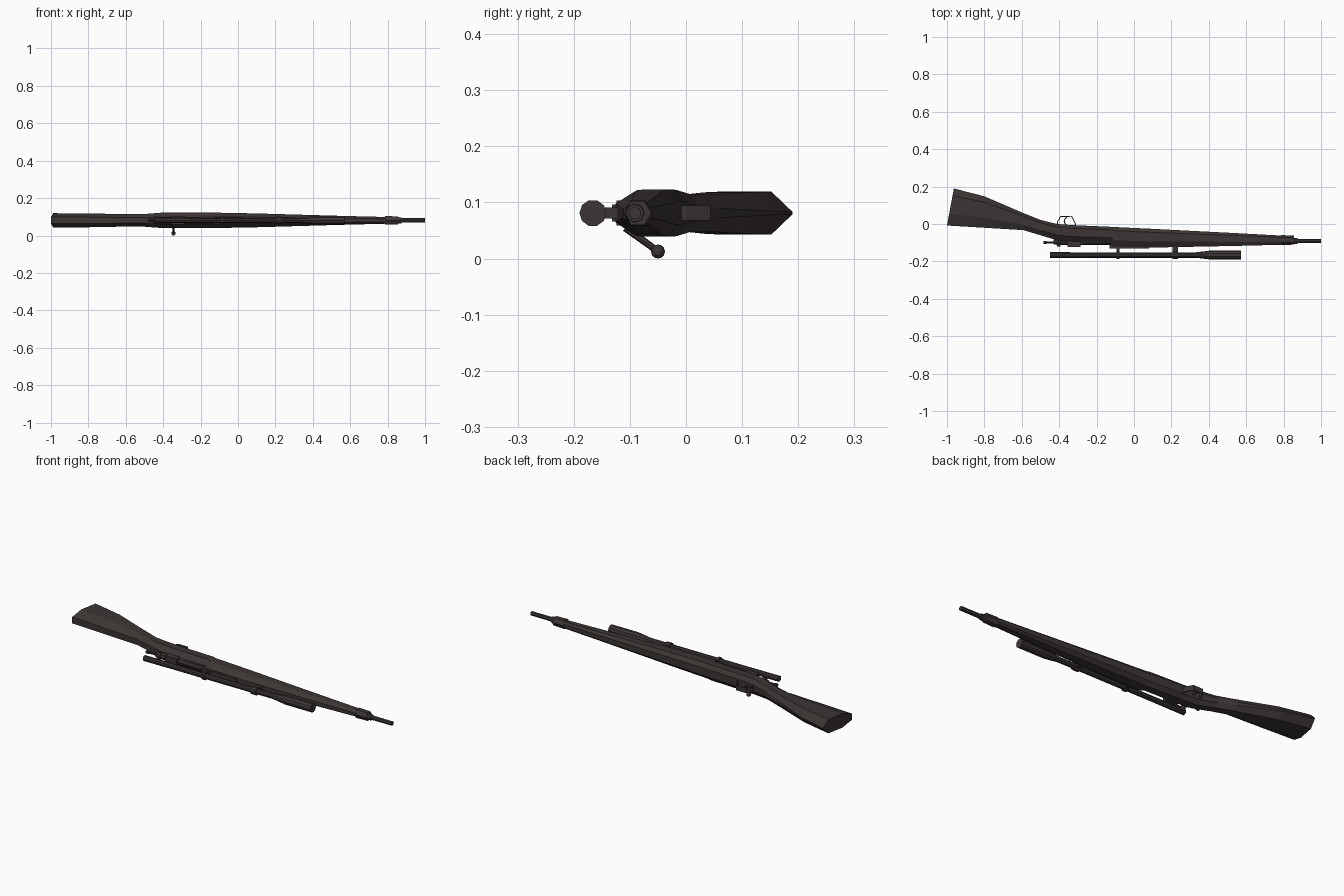
import bpy, bmesh, math
from mathutils import Vector

if "Cube" in bpy.data.objects:
    bpy.data.objects.remove(bpy.data.objects["Cube"])

ZC = 0.081  # centre plane of the rifle, which lies on its side

mat = bpy.data.materials.new("dark_brown_grey")
mat.diffuse_color = (0.046, 0.036, 0.035, 1)
mat.use_nodes = True
mat.node_tree.nodes["Principled BSDF"].inputs["Base Color"].default_value = mat.diffuse_color


def finish(name, bm):
    bmesh.ops.recalc_face_normals(bm, faces=bm.faces)
    me = bpy.data.meshes.new(name)
    bm.to_mesh(me)
    bm.free()
    me.materials.append(mat)
    ob = bpy.data.objects.new(name, me)
    bpy.context.collection.objects.link(ob)
    return ob


def loft(name, rings):
    bm = bmesh.new()
    vs = [[bm.verts.new(p) for p in r] for r in rings]
    n = len(vs[0])
    for a, b in zip(vs, vs[1:]):
        for i in range(n):
            bm.faces.new((a[i], a[(i + 1) % n], b[(i + 1) % n], b[i]))
    bm.faces.new(vs[0])
    bm.faces.new(vs[-1])
    return finish(name, bm)


def lathe(name, profile, y, z=ZC, n=10):
    """Turned part along x from (x, radius) pairs."""
    return loft(name, [[(x, y - r * math.cos(2 * math.pi * i / n),
                         z + r * math.sin(2 * math.pi * i / n))
                        for i in range(n)] for x, r in profile])


def box(name, x0, x1, y0, y1, hw):
    return loft(name, [[(x, y0, ZC - hw), (x, y1, ZC - hw),
                        (x, y1, ZC + hw), (x, y0, ZC + hw)] for x in (x0, x1)])


def rod(name, a, b, r0, r1, n=8):
    a, b = Vector(a), Vector(b)
    q = (b - a).to_track_quat('Z', 'Y')
    return loft(name, [[c + q @ Vector((r * math.cos(2 * math.pi * i / n),
                                        r * math.sin(2 * math.pi * i / n), 0))
                        for i in range(n)] for c, r in ((a, r0), (b, r1))])


def strip(name, pts, t, hw):
    """Bent flat strip following (x, y) points."""
    rings = []
    for i, p in enumerate(pts):
        d = (Vector(pts[min(i + 1, len(pts) - 1)]) - Vector(pts[max(i - 1, 0)])).normalized()
        o = Vector((-d.y, d.x)) * t / 2
        a, b = Vector(p) + o, Vector(p) - o
        rings.append([(a.x, a.y, ZC - hw), (a.x, a.y, ZC + hw),
                      (b.x, b.y, ZC + hw), (b.x, b.y, ZC - hw)])
    return loft(name, rings)


# Stock: x at belly, x at top, belly y, top y, half width, belly flatness
stations = [
    (-.963, -1.0, .19, -.008, .038, .05),
    (-.80, -.80, .148, -.020, .037, .10),
    (-.59, -.59, .058, -.033, .033, .25),
    (-.50, -.50, .022, -.060, .034, .35),
    (-.41, -.41, .000, -.087, .041, .45),
    (-.33, -.33, -.006, -.096, .042, .50),
    (-.125, -.125, -.015, -.101, .042, .50),
    (-.11, -.11, -.016, -.120, .041, .50),
    (.10, .10, -.026, -.126, .037, .50),
    (.55, .55, -.049, -.117, .024, .50),
    (.79, .79, -.062, -.111, .018, .50),
]
rings = []
for xb, xt, yb, yt, w, flat in stations:
    half = [(0, flat), (.19, 1), (.68, 1), (1, .45)]
    ring = half + [(f, -k) for f, k in reversed(half)]
    rings.append([(xb + (xt - xb) * f, yb + (yt - yb) * f, ZC + w * k) for f, k in ring])
loft("stock", rings)

# Barrel and bands
lathe("barrel", [(-.3, .021), (.1, .018), (.6, .014), (.8, .012), (1.0, .0115)], -.091, n=8)
lathe("front_band", [(.785, .0265), (.855, .0245)], -.086, n=6)
lathe("muzzle_collar", [(.85, .017), (.875, .016)], -.091, n=8)

# Bolt and receiver
lathe("bolt_body", [(-.43, .012), (-.41, .016), (-.12, .016)], -.096, n=8)
lathe("firing_pin", [(-.485, .009), (-.47, .009), (-.468, .006), (-.40, .006)], -.099, n=8)
lathe("bolt_cap", [(-.412, .017), (-.392, .017)], -.103, n=8)
box("receiver_bridge", -.355, -.285, -.124, -.08, .022)
box("scope_rail", -.13, .08, -.132, -.11, .015)
rod("bolt_handle", (-.345, -.108, .055), (-.345, -.053, .015), .007, .006)
bm = bmesh.new()
bmesh.ops.create_uvsphere(bm, u_segments=10, v_segments=6, radius=.0125)
bmesh.ops.translate(bm, verts=bm.verts, vec=(-.345, -.05, .0125))
finish("bolt_knob", bm)

# Trigger and its guard
strip("trigger_guard", [(-.408, -.008), (-.408, .012), (-.392, .041), (-.333, .041),
                        (-.313, .0), (-.311, -.012)], .005, .0135)
strip("trigger", [(-.362, -.01), (-.373, .012), (-.370, .025), (-.358, .037)], .006, .005)

# Telescopic sight with mounts
SY = -.166
lathe("scope", [(-.45, .0155), (-.25, .0145), (.33, .0145), (.41, .024), (.572, .024)], SY)
for name, x, w in (("rear", -.085, .008), ("front", .22, .015)):
    lathe(name + "_scope_ring", [(x - w, .021), (x + w, .021)], SY)
    box(name + "_scope_post", x - w, x + w, SY + .012, -.112, .010)
